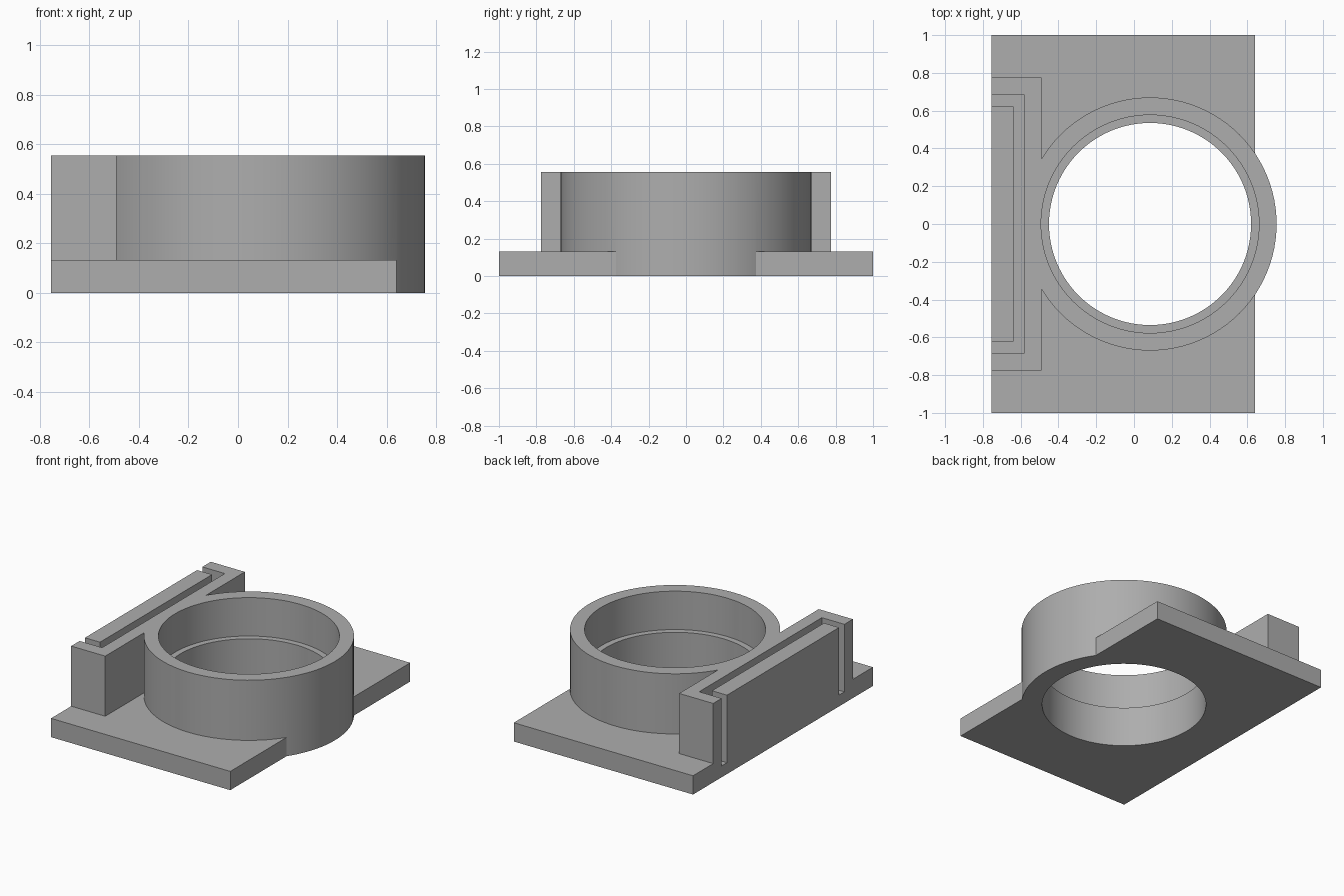
import bpy

default = bpy.data.objects.get("Cube")
if default:
    bpy.data.objects.remove(default, do_unlink=True)

# Single flat colour
grey = bpy.data.materials.new("plain_grey")
grey.use_nodes = True
COLOUR = (0.42, 0.42, 0.42, 1)
grey.diffuse_color = COLOUR
grey.node_tree.nodes["Principled BSDF"].inputs["Base Color"].default_value = COLOUR


def box(name, x0, x1, y0, y1, z0, z1):
    bpy.ops.mesh.primitive_cube_add(size=1, location=((x0 + x1) / 2, (y0 + y1) / 2, (z0 + z1) / 2))
    ob = bpy.context.object
    ob.name = name
    ob.scale = (x1 - x0, y1 - y0, z1 - z0)
    bpy.ops.object.transform_apply(location=True, rotation=False, scale=True)
    ob.data.materials.append(grey)
    return ob


def cylinder(name, radius, z0, z1):
    bpy.ops.mesh.primitive_cylinder_add(vertices=96, radius=radius, depth=z1 - z0,
                                        location=(CENTRE_X, 0, (z0 + z1) / 2))
    ob = bpy.context.object
    ob.name = name
    bpy.ops.object.transform_apply(location=True, rotation=False, scale=False)
    ob.data.materials.append(grey)
    return ob


def combine(target, tool, operation):
    mod = target.modifiers.new(tool.name, "BOOLEAN")
    mod.operation = operation
    mod.solver = "EXACT"
    mod.object = tool
    bpy.context.view_layer.objects.active = target
    bpy.ops.object.modifier_apply(modifier=mod.name)
    bpy.data.objects.remove(tool, do_unlink=True)


CENTRE_X, BACK, TOP, PLATE = 0.085, -0.755, 0.555, 0.132
LEDGE, SLOT_FLOOR, OVER = 0.285, 0.08, 0.1

# Base plate joined with the ring wall and the clip block
body = box("ring_mount", BACK, 0.64, -1, 1, 0, PLATE)
combine(body, box("clip_block", BACK, -0.49, -0.776, 0.776, 0, TOP), "UNION")
combine(body, cylinder("ring_wall", 0.67, 0, TOP), "UNION")

# Stepped bore: narrow through hole, wider seat above the ledge
combine(body, cylinder("bore", 0.535, -OVER, TOP + OVER), "DIFFERENCE")
combine(body, cylinder("seat", 0.577, LEDGE, TOP + OVER), "DIFFERENCE")

# U-shaped slot around the tongue, open at the top and outer side
slot = box("slot", BACK - OVER, -0.58, -0.682, 0.682, SLOT_FLOOR, TOP + OVER)
tongue = box("tongue", BACK - 2 * OVER, -0.638, -0.623, 0.623, 0, TOP + 2 * OVER)
combine(slot, tongue, "DIFFERENCE")
combine(body, slot, "DIFFERENCE")

# Smooth round walls with crisp edges
bpy.ops.object.select_all(action="DESELECT")
body.select_set(True)
bpy.context.view_layer.objects.active = body
bpy.ops.object.shade_smooth_by_angle(angle=0.52)
